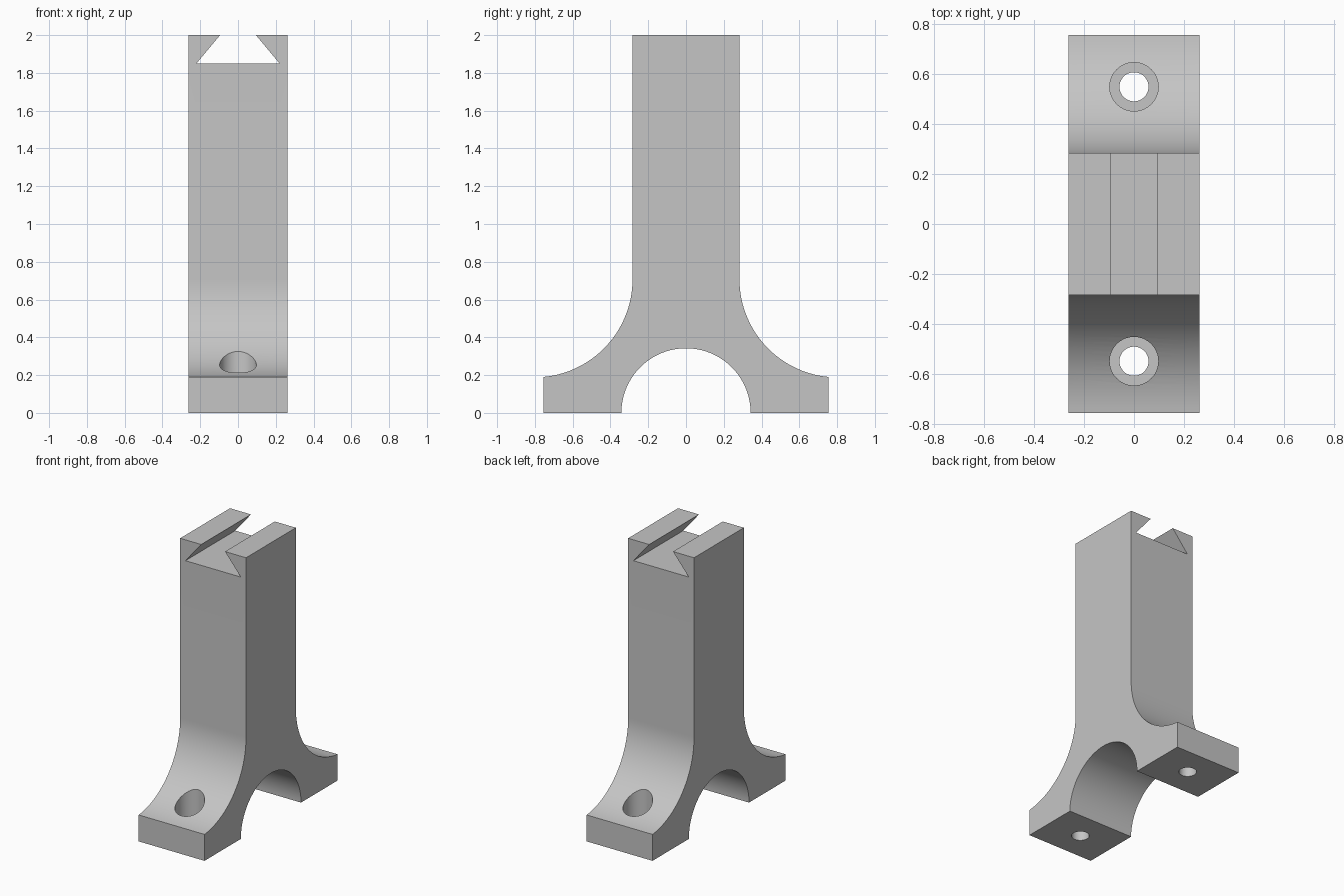
import bpy
import bmesh
from math import cos, sin, pi, acos

if "Cube" in bpy.data.objects:
    bpy.data.objects.remove(bpy.data.objects["Cube"])

HALF_WIDTH = 0.262
HALF_POST = 0.283
HALF_FOOT = 0.755
FILLET = 0.52
FILLET_Z = 0.708
ARCH = 0.342
HOLE_Y = 0.548

grey = bpy.data.materials.new("plain grey")
grey.use_nodes = True
colour = (0.56, 0.56, 0.56, 1)
grey.diffuse_color = colour
grey.node_tree.nodes["Principled BSDF"].inputs["Base Color"].default_value = colour


def prism(name, outline, vector):
    """Extrude a closed outline of 3D points along a vector."""
    bm = bmesh.new()
    face = bm.faces.new([bm.verts.new(p) for p in outline])
    top = bmesh.ops.extrude_face_region(bm, geom=[face])
    moved = [v for v in top["geom"] if isinstance(v, bmesh.types.BMVert)]
    bmesh.ops.translate(bm, verts=moved, vec=vector)
    bmesh.ops.recalc_face_normals(bm, faces=bm.faces)
    mesh = bpy.data.meshes.new(name)
    bm.to_mesh(mesh)
    bm.free()
    mesh.materials.append(grey)
    obj = bpy.data.objects.new(name, mesh)
    bpy.context.collection.objects.link(obj)
    return obj


def disc(radius, y, z, count=64):
    return [(radius * cos(2 * pi * i / count), y + radius * sin(2 * pi * i / count), z)
            for i in range(count)]


def cut(target, cutter):
    """Subtract the cutter and discard it."""
    cutter.hide_render = True
    mod = target.modifiers.new("cut", "BOOLEAN")
    mod.operation = "DIFFERENCE"
    mod.solver = "EXACT"
    mod.object = cutter
    bpy.context.view_layer.objects.active = target
    bpy.ops.object.modifier_apply(modifier=mod.name)
    bpy.data.objects.remove(cutter)


# Half of the side outline: post top, concave flare, foot end
flare_y = HALF_POST + FILLET
sweep = acos((flare_y - HALF_FOOT) / FILLET)
steps = 32
half = [(HALF_POST, 2)]
half += [(flare_y - FILLET * cos(sweep * i / steps),
          FILLET_Z - FILLET * sin(sweep * i / steps)) for i in range(steps + 1)]
half.append((HALF_FOOT, 0))

# Arch between the feet, then the mirrored half
arch = [(ARCH * cos(pi * i / 64), ARCH * sin(pi * i / 64)) for i in range(65)]
side = half + arch + [(-y, z) for y, z in reversed(half)]
stand = prism("stand", [(-HALF_WIDTH, y, z) for y, z in side], (2 * HALF_WIDTH, 0, 0))

# Dovetail slot along the top
slot = [(-0.22, 1.85), (0.22, 1.85), (0.053, 2.05), (-0.053, 2.05)]
cut(stand, prism("slot_cutter", [(x, -0.5, z) for x, z in slot], (0, 1, 0)))

# Counterbored screw hole in each foot
for y in (-HOLE_Y, HOLE_Y):
    cut(stand, prism("bore_cutter", disc(0.097, y, 0.095), (0, 0, 0.5)))
    cut(stand, prism("hole_cutter", disc(0.058, y, -0.1), (0, 0, 0.5)))

# Smooth curves, crisp edges
bpy.ops.object.select_all(action="DESELECT")
stand.select_set(True)
bpy.context.view_layer.objects.active = stand
bpy.ops.object.shade_smooth_by_angle(angle=pi / 6)
